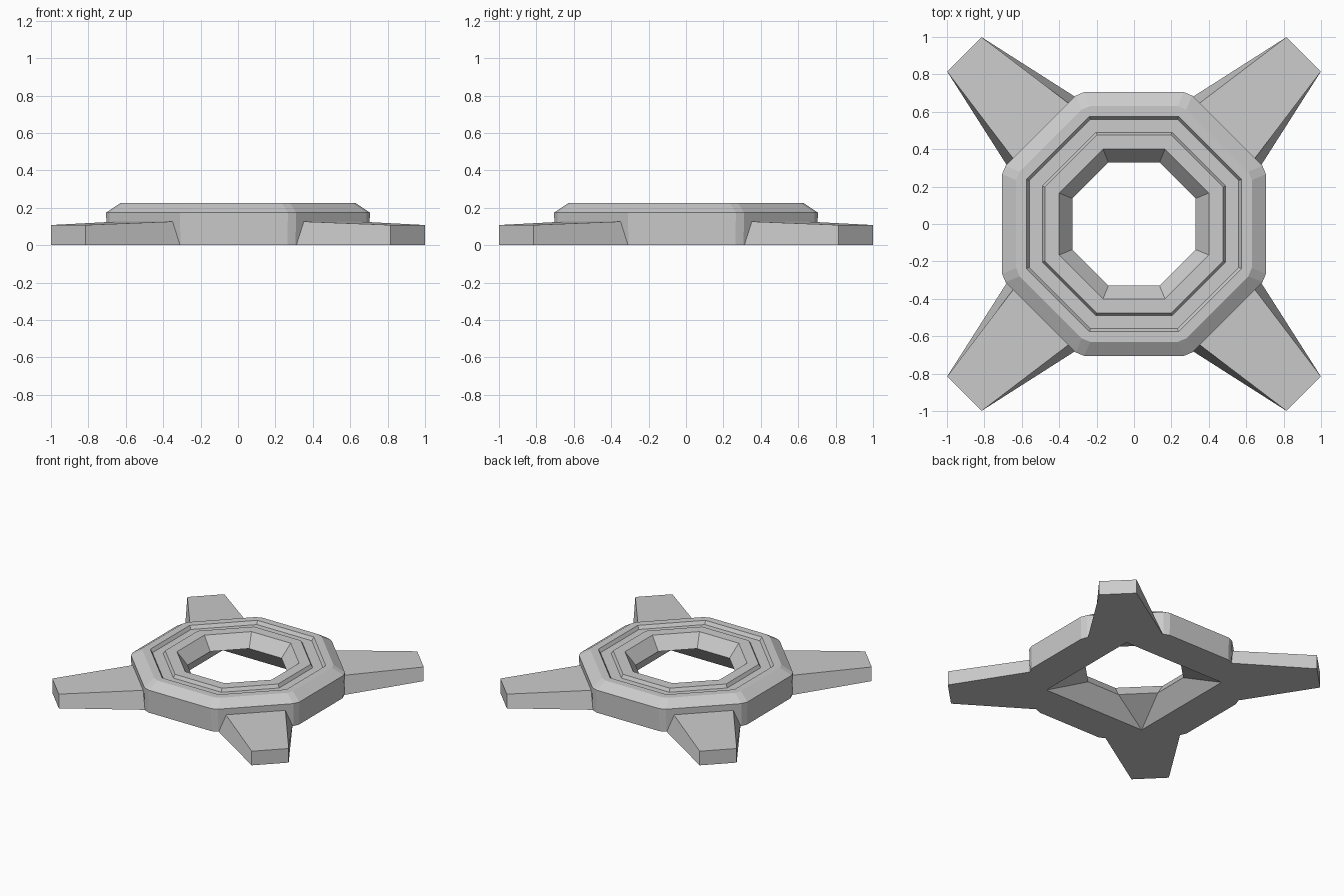
import bpy
import bmesh
from math import radians
from mathutils import Matrix, Vector

cube = bpy.data.objects.get("Cube")
if cube:
    bpy.data.objects.remove(cube, do_unlink=True)

stone = bpy.data.materials.new("grey stone")
stone.use_nodes = True
GREY = (0.6, 0.6, 0.6, 1)
stone.diffuse_color = GREY
stone.node_tree.nodes["Principled BSDF"].inputs["Base Color"].default_value = GREY


def finish(bm, name):
    bmesh.ops.remove_doubles(bm, verts=bm.verts, dist=0.0005)
    bmesh.ops.recalc_face_normals(bm, faces=bm.faces)
    mesh = bpy.data.meshes.new(name)
    bm.to_mesh(mesh)
    bm.free()
    mesh.materials.append(stone)
    obj = bpy.data.objects.new(name, mesh)
    bpy.context.collection.objects.link(obj)
    return obj


def octagon(bm, half, z, side=None):
    """Eight corners; side equal to half collapses the octagon to a square."""
    e = half * 0.4142 if side is None else side
    corners = []
    for q in range(4):
        rot = Matrix.Rotation(radians(90 * q), 3, 'Z')
        corners += [bm.verts.new(rot @ Vector((half, y, z))) for y in (-e, e)]
    return corners


# Octagonal ring: wall, chamfer, shallow top groove, flared opening, square underside
profile = [(0.70, 0), (0.705, 0.175), (0.63, 0.225),
           (0.575, 0.225), (0.56, 0.20), (0.49, 0.20), (0.477, 0.225),
           (0.40, 0.225), (0.33, 0.13)]
bm = bmesh.new()
rings = [octagon(bm, half, z) for half, z in profile]
rings.append(octagon(bm, 0.43, 0, 0.43))
for a, b in zip(rings, rings[1:] + rings[:1]):
    for i in range(8):
        j = (i + 1) % 8
        bm.faces.new((a[i], a[j], b[j], b[i]))

# Blunt the outer corners
corner_edges = [bm.edges.get((a[i], b[i]))
                for a, b in zip(rings[:2], rings[1:3]) for i in range(8)]
bmesh.ops.bevel(bm, geom=corner_edges, offset=0.025, segments=1,
                affect='EDGES', clamp_overlap=True)
finish(bm, "octagonal_ring")


# Tapered corner legs, with sides that lean in towards the ring
def leg(name, angle):
    bm = bmesh.new()
    rot = Matrix.Rotation(radians(angle), 3, 'Z')
    sections = [(0.66, 0.268, 0.215, 0.128), (1.283, 0.13, 0.13, 0.108)]
    ends = []
    for dist, low, high, top in sections:
        pts = [(dist, -low, 0), (dist, low, 0), (dist, high, top), (dist, -high, top)]
        ends.append([bm.verts.new(rot @ Vector(p)) for p in pts])
    inner, outer = ends
    for i in range(4):
        j = (i + 1) % 4
        bm.faces.new((inner[i], inner[j], outer[j], outer[i]))
    bm.faces.new(outer)
    bm.faces.new(inner)
    finish(bm, name)


for name, angle in (("back_left_leg", 45), ("back_right_leg", 135),
                    ("front_right_leg", 225), ("front_left_leg", 315)):
    leg(name, angle)
